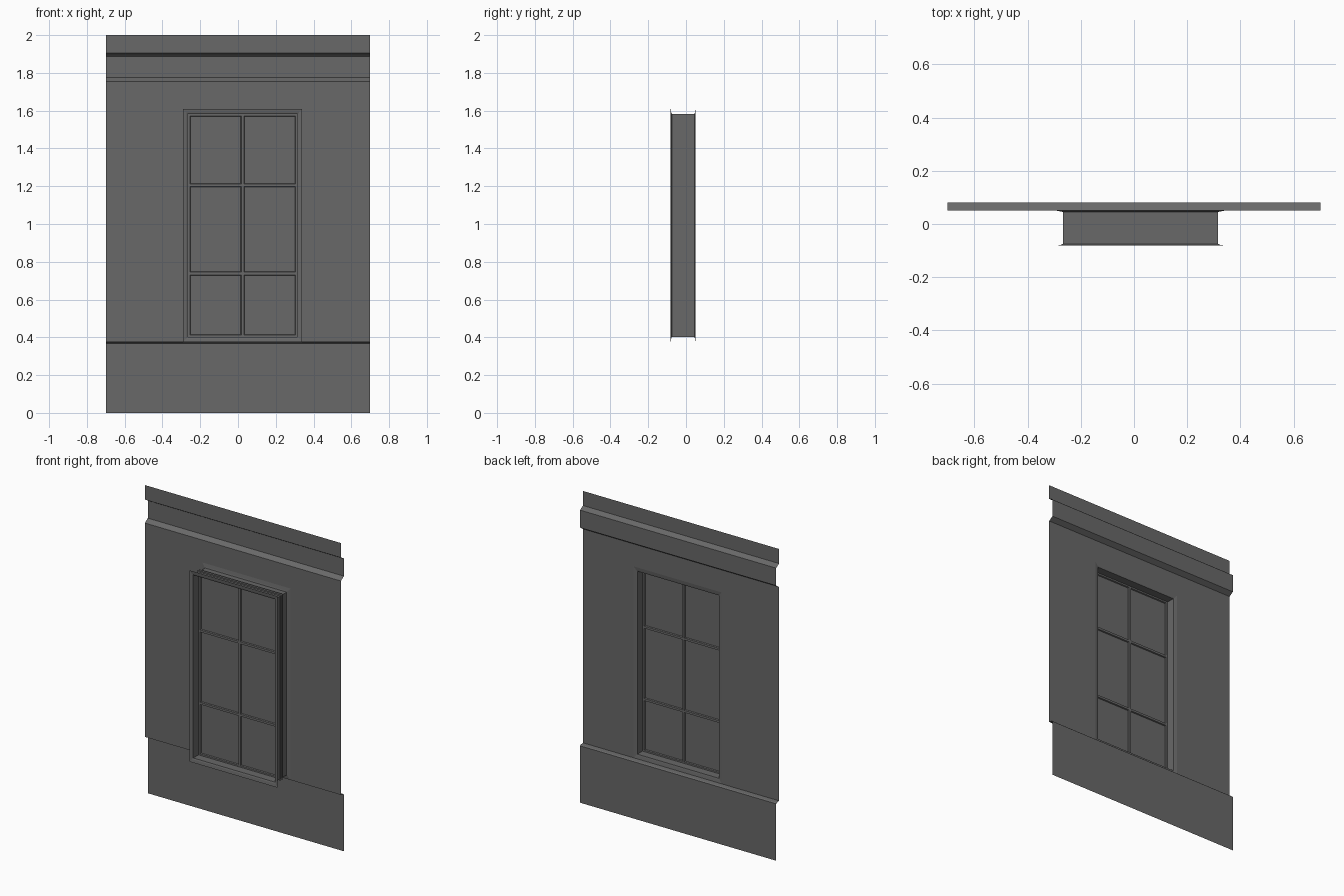
import bpy, bmesh

if "Cube" in bpy.data.objects:
    bpy.data.objects.remove(bpy.data.objects["Cube"])

CX, CZ = 0.0245, 0.9925          # window centre
BW, BH = 0.2915, 0.590           # reveal half size
FW, FH = 0.3155, 0.6175          # flange half size
X = 0.70                         # wall half width

dark = bpy.data.materials.new("dark_grey")
dark.diffuse_color = (0.14, 0.14, 0.14, 1)
dark.use_nodes = True
dark.node_tree.nodes["Principled BSDF"].inputs["Base Color"].default_value = dark.diffuse_color


def finish(name, bm):
    bmesh.ops.remove_doubles(bm, verts=bm.verts, dist=1e-5)
    bmesh.ops.recalc_face_normals(bm, faces=bm.faces)
    me = bpy.data.meshes.new(name)
    bm.to_mesh(me)
    bm.free()
    me.materials.append(dark)
    ob = bpy.data.objects.new(name, me)
    bpy.context.collection.objects.link(ob)
    return ob


def quad(bm, pts):
    return bm.faces.new([bm.verts.new(p) for p in pts])


def rect(x0, x1, z0, z1, y):
    return [(x0, y, z0), (x1, y, z0), (x1, y, z1), (x0, y, z1)]


def bridge(bm, r, s):
    for k in range(4):
        n = (k + 1) % 4
        quad(bm, [r[k], r[n], s[n], s[k]])


# Wall sheet: moulded profile (y, z) swept across x, with a window opening
profile = [(0.08, 0.0), (0.08, 0.367), (0.074, 0.372), (0.05, CZ - FH),
           (0.05, CZ + FH), (0.05, 1.755), (0.08, 1.775),
           (0.08, 1.888), (0.075, 1.893), (0.05, 1.906), (0.05, 2.0)]
xs = [-X, CX - FW, CX + FW, X]
bm = bmesh.new()
for i, ((y0, z0), (y1, z1)) in enumerate(zip(profile, profile[1:])):
    for j, (a, b) in enumerate(zip(xs, xs[1:])):
        if i == 3 and j == 1:
            continue             # window opening
        quad(bm, [(b, y0, z0), (a, y0, z0), (a, y1, z1), (b, y1, z1)])
finish("wall_panel", bm)

# Window reveal: rectangular tube whose ends flare into thin flanges
section = [(-0.081, 1.0), (-0.078, 0.3), (-0.075, 0.0),
           (0.045, 0.0), (0.047, 0.3), (0.05, 1.0)]   # (y, flare amount)
bm = bmesh.new()
rings = []
for y, t in section:
    w, h = BW + (FW - BW) * t, BH + (FH - BH) * t
    rings.append(rect(CX - w, CX + w, CZ - h, CZ + h, y))
for r, s in zip(rings, rings[1:]):
    bridge(bm, r, s)
finish("window_reveal", bm)

# Sash: front and back lattice faces with bevelled pane openings, and glass
Y0, Y1, YG = -0.022, -0.007, -0.0145
SW, SH, IW, IH, B, BEV = 0.2965, 0.600, 0.279, 0.580, 0.007, 0.003
gx = [CX - SW, CX - IW, CX - B, CX + B, CX + IW, CX + SW]
gz = [CZ - SH, CZ - IH, 0.738 - B, 0.738 + B, 1.205 - B, 1.205 + B,
      CZ + IH, CZ + SH]
sash, glass = bmesh.new(), bmesh.new()
for i, (x0, x1) in enumerate(zip(gx, gx[1:])):
    for j, (z0, z1) in enumerate(zip(gz, gz[1:])):
        pane = i % 2 == 1 and j % 2 == 1
        inner = rect(x0 + BEV, x1 - BEV, z0 + BEV, z1 - BEV, YG)
        for y in (Y0, Y1):
            outer = rect(x0, x1, z0, z1, y)
            if pane:
                bridge(sash, outer, inner)
            else:
                quad(sash, outer)
        if pane:
            quad(glass, inner)
finish("window_sash", sash)
finish("window_glass", glass)
